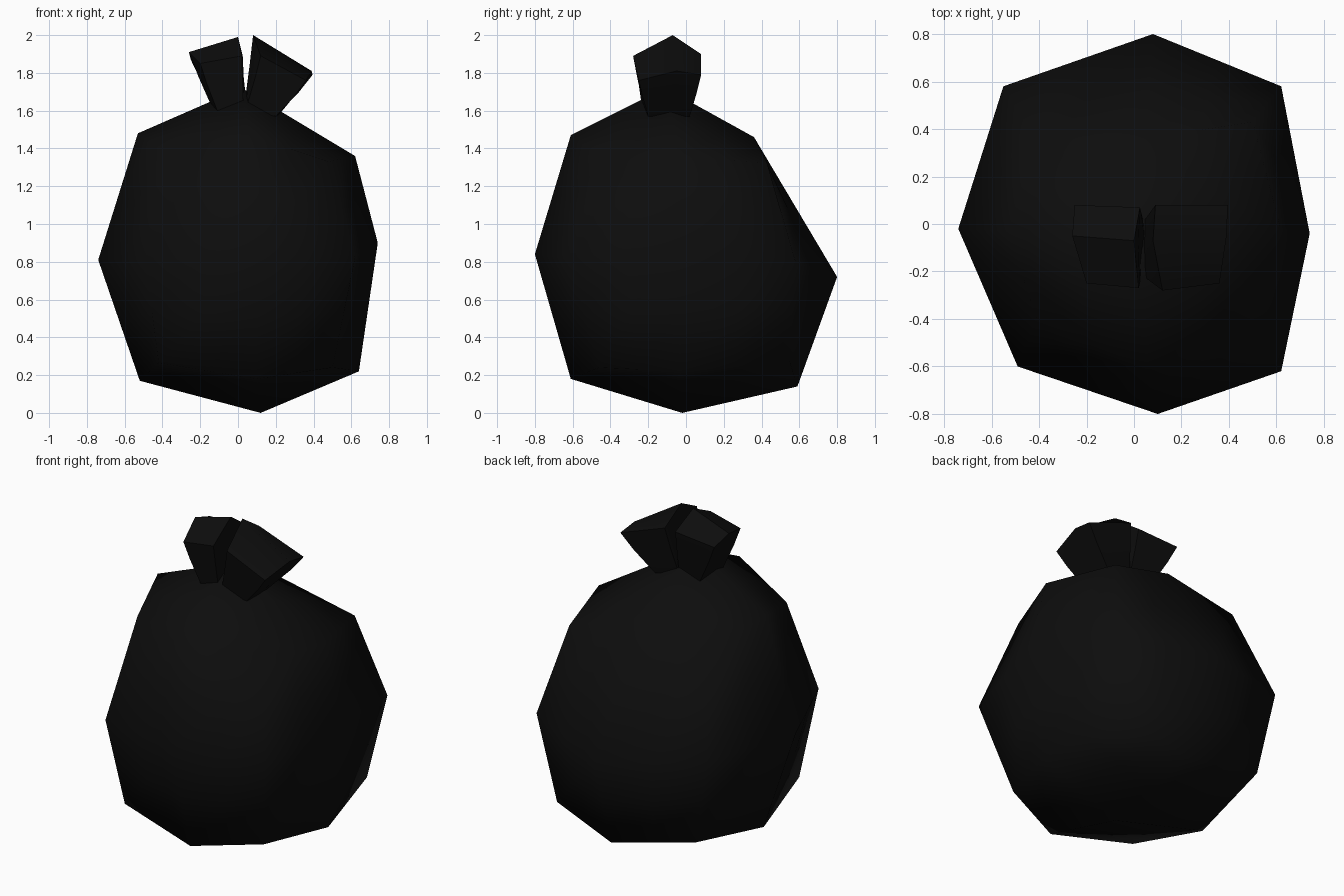
import bpy, bmesh, math
from mathutils import Vector

if "Cube" in bpy.data.objects:
    bpy.data.objects.remove(bpy.data.objects["Cube"])

black = bpy.data.materials.new("black plastic")
black.diffuse_color = (0.004, 0.004, 0.004, 1)
black.use_nodes = True
black.node_tree.nodes["Principled BSDF"].inputs["Base Color"].default_value = black.diffuse_color


def make_object(name, bm, angle):
    bmesh.ops.recalc_face_normals(bm, faces=bm.faces[:])
    me = bpy.data.meshes.new(name)
    bm.to_mesh(me)
    bm.free()
    me.materials.append(black)
    for p in me.polygons:
        p.use_smooth = True
    me.set_sharp_from_angle(angle=math.radians(angle))
    ob = bpy.data.objects.new(name, me)
    bpy.context.collection.objects.link(ob)
    return ob


def loft(bm, rings):
    """Join equal closed rings with quads; return the vertex rings."""
    vr = [[bm.verts.new(p) for p in r] for r in rings]
    n = len(rings[0])
    for a, b in zip(vr, vr[1:]):
        for i in range(n):
            j = (i + 1) % n
            bm.faces.new((a[i], a[j], b[j], b[i]))
    return vr


# Bag body: lumpy rounded box, rings run corner, side, corner, side...
# starting at the front left corner
bottom = [(-.42, -.51, .265), (.10, -.61, .18), (.50, -.46, .24), (.64, -.03, .22),
          (.50, .55, .27), (.10, .59, .14), (-.45, .54, .27), (-.52, -.02, .17)]
middle = [(-.49, -.60, .80), (.10, -.80, .84), (.62, -.62, .82), (.74, -.04, .90),
          (.62, .58, .80), (.08, .80, .72), (-.55, .58, .80), (-.74, -.02, .81)]
top = [(-.41, -.40, 1.39), (.06, -.61, 1.47), (.48, -.44, 1.33), (.62, -.03, 1.36),
       (.50, .43, 1.32), (.05, .36, 1.46), (-.42, .36, 1.37), (-.53, -.03, 1.48)]

bm = bmesh.new()
rings = loft(bm, [bottom, middle, top])
for ring, pole in ((rings[0], (.12, -.02, 0)), (rings[2], (.02, -.11, 1.72))):
    c = bm.verts.new(pole)
    for i in range(0, 8, 2):
        bm.faces.new((ring[i - 1], ring[i], ring[i + 1], c))
bmesh.ops.subdivide_edges(bm, edges=bm.edges[:], cuts=1, use_grid_fill=True)
make_object("bag_body", bm, 180)


# Gathered ends above the neck: six-point rings with a ridge along the top
def ear(name, base, tip):
    mid = []
    for a, b in zip(base, tip):
        p = Vector(a).lerp(Vector(b), .62)
        p.z -= .01
        mid.append(p)
    bm = bmesh.new()
    r = loft(bm, [base, mid, tip])
    t = r[2]
    bm.faces.new((t[0], t[1], t[2], t[5]))
    bm.faces.new((t[5], t[2], t[3], t[4]))
    bm.faces.new(r[0])
    make_object(name, bm, 50)


# Order: outer front, inner front, inner middle, inner back, outer back, outer middle
ear("left_tied_end",
    [(-.11, -.21, 1.60), (.03, -.23, 1.60), (.05, -.10, 1.60),
     (.04, .01, 1.60), (-.11, .02, 1.60), (-.13, -.09, 1.60)],
    [(-.20, -.25, 1.85), (.02, -.27, 1.89), (.00, -.07, 1.99),
     (.025, .07, 1.89), (-.25, .08, 1.87), (-.26, -.05, 1.91)])
ear("right_tied_end",
    [(.20, -.20, 1.57), (.04, -.22, 1.60), (.03, -.10, 1.60),
     (.04, .01, 1.60), (.20, .02, 1.57), (.21, -.09, 1.57)],
    [(.36, -.25, 1.76), (.12, -.28, 1.89), (.08, -.07, 2.00),
     (.09, .08, 1.90), (.395, .08, 1.79), (.39, -.05, 1.81)])
